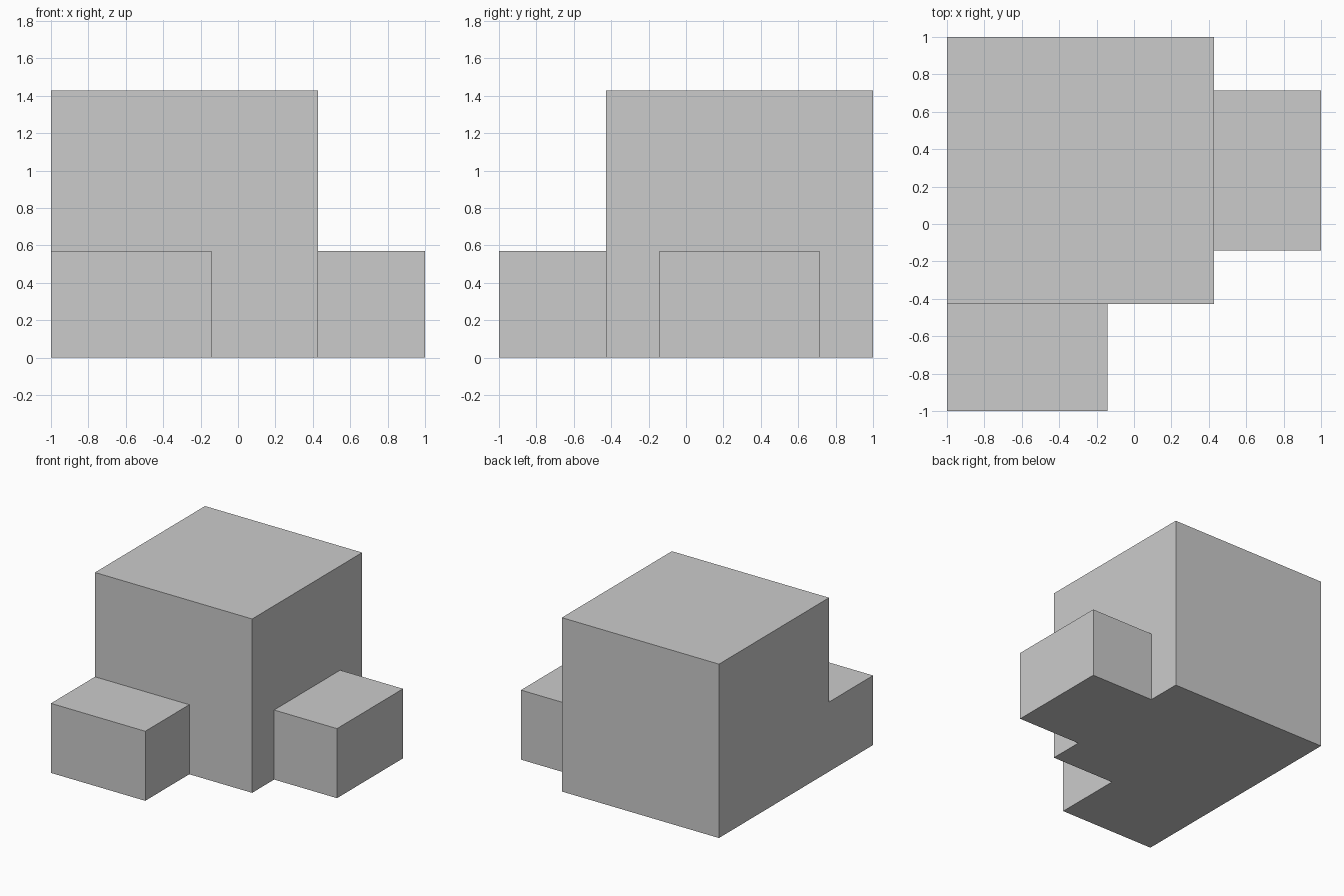
import bpy
import bmesh
from mathutils import Vector

if "Cube" in bpy.data.objects:
    bpy.data.objects.remove(bpy.data.objects["Cube"])

U = 2 / 7  # the model sits on a 7 x 7 unit grid


def box(name, start, size):
    """Box from its lowest corner and size in grid units, measured from the front left corner."""
    bm = bmesh.new()
    bmesh.ops.create_cube(bm, size=1)
    for v in bm.verts:
        v.co = Vector((v.co[i] * size[i] * U for i in range(3)))
    mesh = bpy.data.meshes.new(name)
    bm.to_mesh(mesh)
    bm.free()
    obj = bpy.data.objects.new(name, mesh)
    obj.location = [(start[i] + size[i] / 2) * U for i in range(3)]
    obj.location.x -= 1
    obj.location.y -= 1
    bpy.context.collection.objects.link(obj)
    return obj


# Large cube at the back left
box("main_block", (0, 2, 0), (5, 5, 5))

# Low block against the front face, flush with the left side
box("front_block", (0, 0, 0), (3, 2, 2))

# Low block against the right face
box("right_block", (5, 3, 0), (2, 3, 2))
